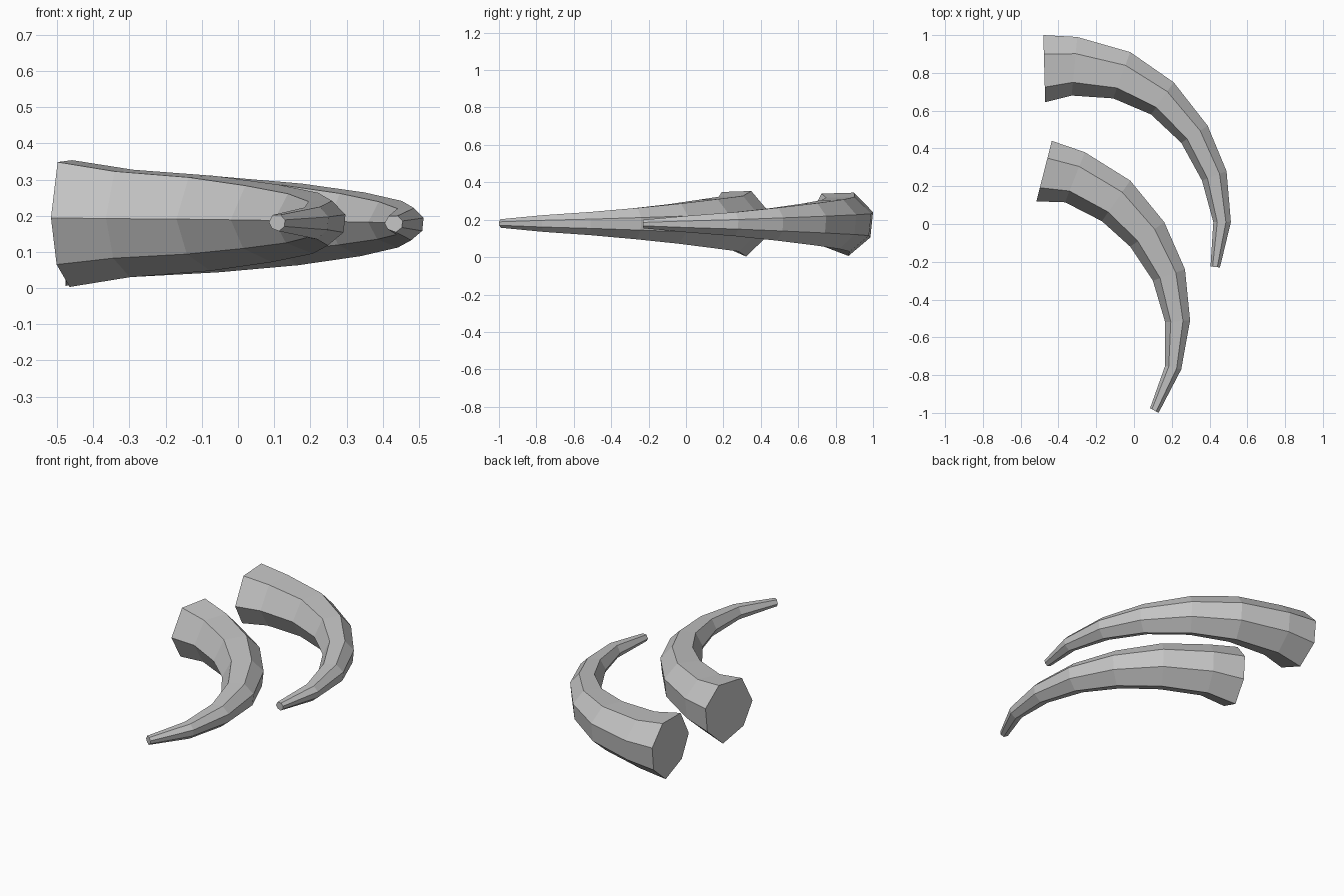
import bpy, bmesh
from mathutils import Vector

if "Cube" in bpy.data.objects:
    bpy.data.objects.remove(bpy.data.objects["Cube"])

# One flat grey for both horns
grey = bpy.data.materials.new("horn grey")
grey.diffuse_color = (0.55, 0.55, 0.55, 1)
grey.use_nodes = True
grey.node_tree.nodes["Principled BSDF"].inputs["Base Color"].default_value = grey.diffuse_color

# Seven-sided cross-section: (towards outer curve, up), in half-widths
SECTION = [(1, .37), (.43, .98), (-.55, .95), (-1, .08),
           (-.62, -.65), (.26, -1), (.92, -.42)]


def make_horn(name, outer, inner, heights, mid_z):
    """Skin rings between the outer and inner curves, tapering to the tip."""
    bm = bmesh.new()
    rings = []
    for o, i, h in zip(outer, inner, heights):
        o, i = Vector((*o, mid_z)), Vector((*i, mid_z))
        centre, side = (o + i) / 2, (o - i) / 2
        rings.append([bm.verts.new(centre + side * u + Vector((0, 0, v * h / 2)))
                      for u, v in SECTION])
    n = len(SECTION)
    for a, b in zip(rings, rings[1:]):
        for k in range(n):
            bm.faces.new((a[k], a[(k + 1) % n], b[(k + 1) % n], b[k]))
    # Base and tip caps
    bm.faces.new(rings[0])
    bm.faces.new(rings[-1])
    bmesh.ops.recalc_face_normals(bm, faces=bm.faces)
    mesh = bpy.data.meshes.new(name)
    bm.to_mesh(mesh)
    bm.free()
    mesh.materials.append(grey)
    obj = bpy.data.objects.new(name, mesh)
    bpy.context.collection.objects.link(obj)


# Rear horn
make_horn(
    "rear_horn",
    [(-.48, 1), (-.30, .99), (-.02, .91), (.21, .75),
     (.39, .52), (.49, .28), (.513, .01), (.455, -.23)],
    [(-.47, .645), (-.33, .68), (-.11, .665), (.09, .58),
     (.25, .43), (.36, .23), (.42, .01), (.405, -.225)],
    [.342, .295, .267, .228, .178, .13, .09, .046], .177)

# Front horn
make_horn(
    "front_horn",
    [(-.435, .44), (-.26, .38), (-.02, .23), (.16, .01),
     (.27, -.24), (.297, -.51), (.25, -.77), (.13, -1)],
    [(-.517, .12), (-.365, .115), (-.17, .015), (-.02, -.12),
     (.10, -.30), (.165, -.52), (.165, -.75), (.085, -.975)],
    [.354, .30, .265, .217, .17, .125, .09, .046], .18)
